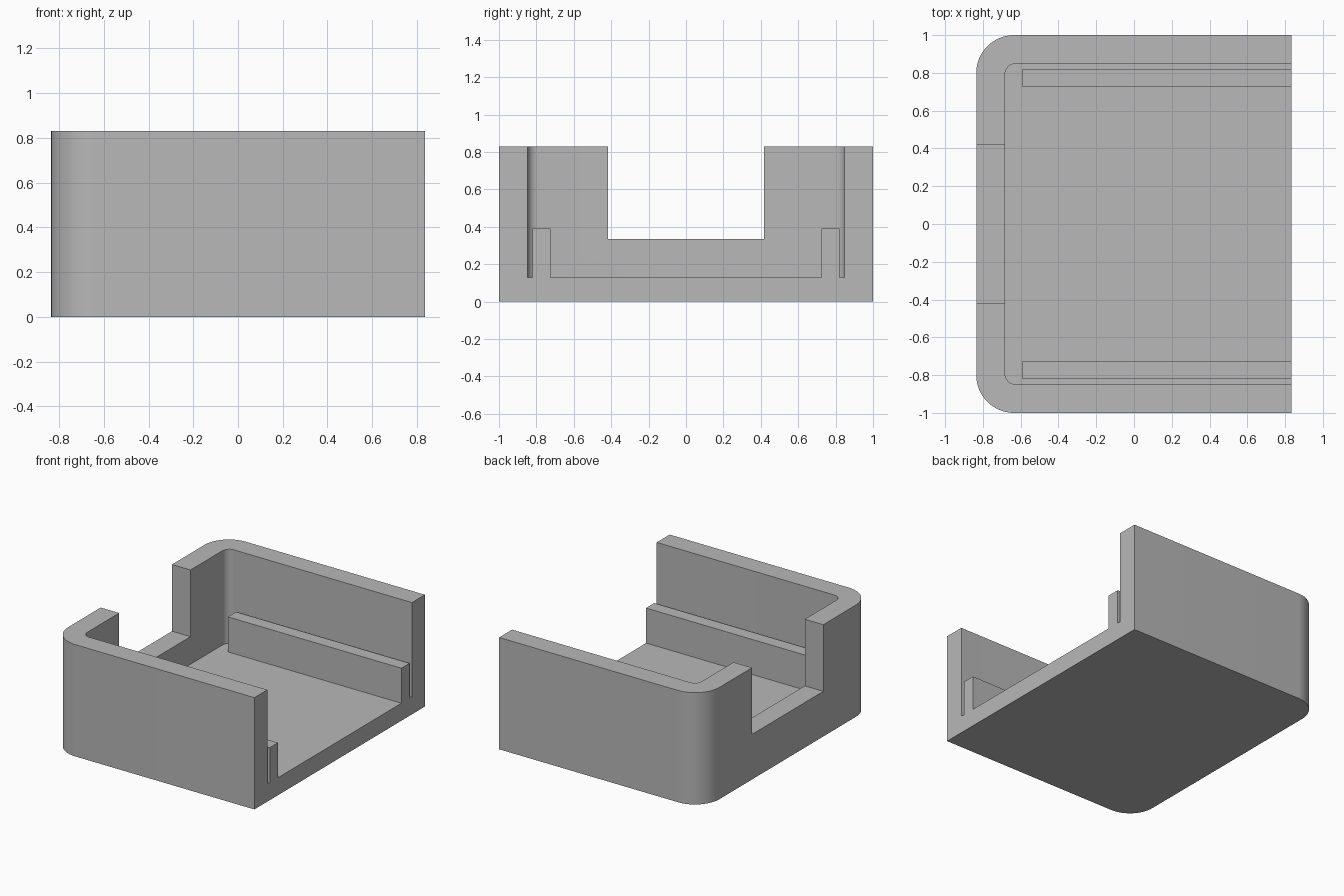
import bpy, bmesh
from math import cos, sin, pi, radians

cube = bpy.data.objects.get("Cube")
if cube:
    bpy.data.objects.remove(cube, do_unlink=True)

# Main dimensions
HALF_X, HALF_Y, HEIGHT = 0.835, 1.0, 0.83
WALL, FLOOR = 0.152, 0.13

grey = bpy.data.materials.new("plain grey")
grey.use_nodes = True
colour = (0.48, 0.48, 0.48, 1)
grey.diffuse_color = colour
grey.node_tree.nodes["Principled BSDF"].inputs["Base Color"].default_value = colour


def prism(name, outline, z0, z1):
    """Extrude a counter-clockwise outline from z0 to z1."""
    bm = bmesh.new()
    face = bm.faces.new([bm.verts.new((x, y, z0)) for x, y in outline])
    top = bmesh.ops.extrude_face_region(bm, geom=[face])["geom"]
    bmesh.ops.translate(bm, vec=(0, 0, z1 - z0),
                        verts=[v for v in top if isinstance(v, bmesh.types.BMVert)])
    bmesh.ops.recalc_face_normals(bm, faces=bm.faces)
    mesh = bpy.data.meshes.new(name)
    bm.to_mesh(mesh)
    bm.free()
    mesh.materials.append(grey)
    obj = bpy.data.objects.new(name, mesh)
    bpy.context.collection.objects.link(obj)
    return obj


def rounded_end(x0, x1, half_y, radius, steps=16):
    """Rectangle outline with its two corners on the x0 side rounded."""
    points = [(x1, -half_y), (x1, half_y)]
    for side, start in ((1, pi / 2), (-1, pi)):
        for i in range(steps + 1):
            a = start + i / steps * pi / 2
            points.append((x0 + radius + radius * cos(a),
                           side * (half_y - radius) + radius * sin(a)))
    return points


def box(name, x0, x1, y0, y1, z0, z1):
    return prism(name, [(x0, y0), (x1, y0), (x1, y1), (x0, y1)], z0, z1)


def combine(target, other, operation):
    """Apply a boolean and discard the helper object."""
    other.hide_render = True
    mod = target.modifiers.new(operation, "BOOLEAN")
    mod.operation, mod.object, mod.solver = operation, other, "EXACT"
    bpy.context.view_layer.objects.active = target
    bpy.ops.object.modifier_apply(modifier=mod.name)
    bpy.data.objects.remove(other, do_unlink=True)


# Open-ended tray with rounded closed end
tray = prism("tray", rounded_end(-HALF_X, HALF_X, HALF_Y, 0.2), 0, HEIGHT)
cavity = prism("cavity", rounded_end(-HALF_X + WALL, 1, HALF_Y - WALL, 0.055), FLOOR, 1)
combine(tray, cavity, "DIFFERENCE")

# Wide notch in the closed end wall
combine(tray, box("notch", -1, -0.5, -0.418, 0.418, 0.335, 1), "DIFFERENCE")

# Low rail along the inside of each side wall
for y0 in (-0.82, 0.724):
    combine(tray, box("rail", -0.59, HALF_X, y0, y0 + 0.096, 0.06, 0.39), "UNION")

bpy.ops.object.select_all(action="DESELECT")
tray.select_set(True)
bpy.context.view_layer.objects.active = tray
bpy.ops.object.shade_smooth_by_angle(angle=radians(30))
